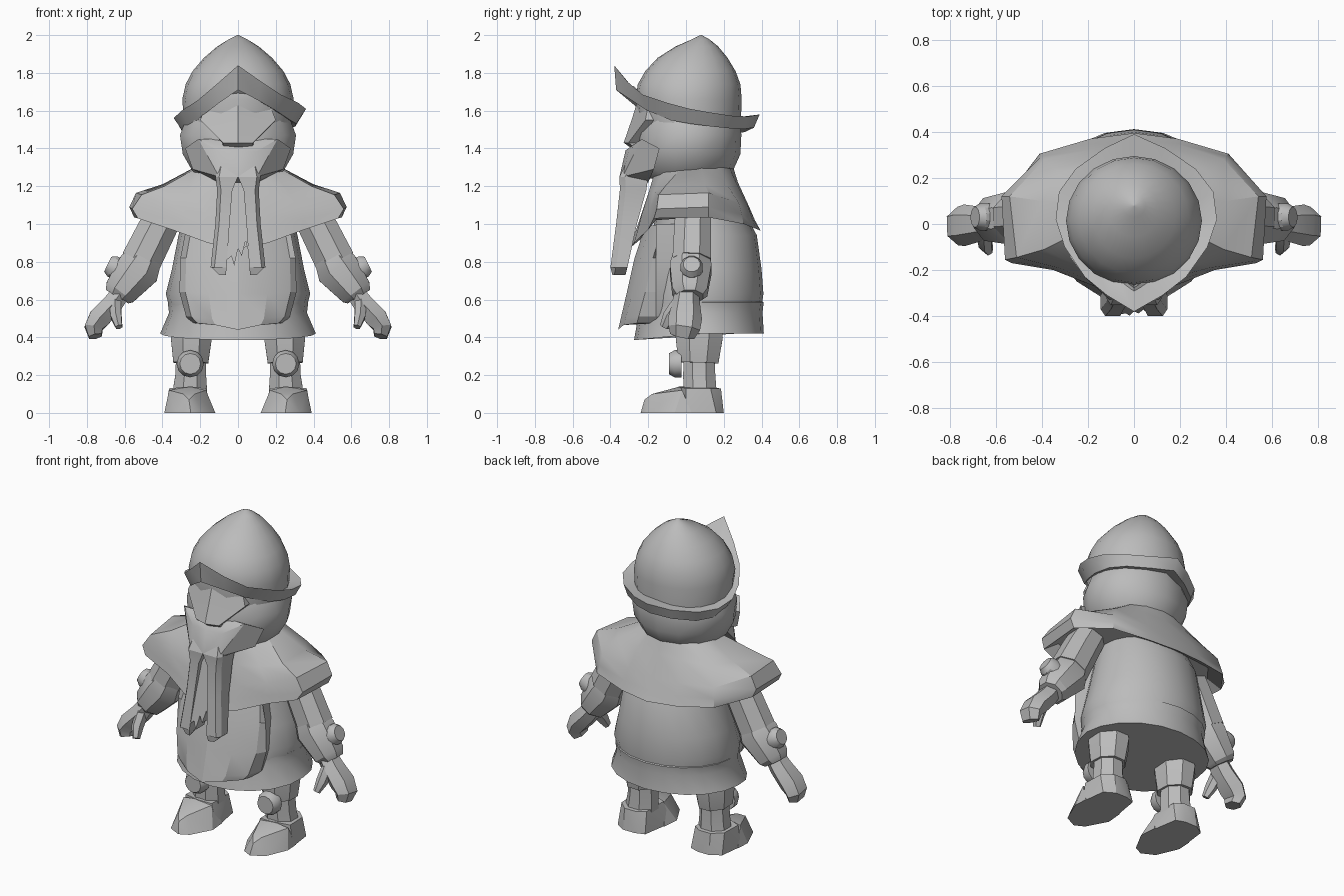
import bpy, bmesh, math
from mathutils import Vector as V

mat = bpy.data.materials.new("plain_grey")
mat.diffuse_color = (0.5, 0.5, 0.5, 1)


def finish(name, bm, angle=35):
    bmesh.ops.recalc_face_normals(bm, faces=bm.faces)
    me = bpy.data.meshes.new(name)
    bm.to_mesh(me)
    bm.free()
    me.materials.append(mat)
    ob = bpy.data.objects.new(name, me)
    bpy.context.collection.objects.link(ob)
    bpy.ops.object.select_all(action='DESELECT')
    ob.select_set(True)
    bpy.context.view_layer.objects.active = ob
    bpy.ops.object.shade_smooth_by_angle(angle=math.radians(angle))
    return ob


def loft(name, rings, caps=True, closed=False, angle=35):
    """Skin a list of equally long point rings."""
    bm = bmesh.new()
    vs = [[bm.verts.new(p) for p in r] for r in rings]
    n = len(vs[0])
    pairs = list(zip(vs, vs[1:])) + ([(vs[-1], vs[0])] if closed else [])
    for a, b in pairs:
        for i in range(n):
            j = (i + 1) % n
            bm.faces.new((a[i], a[j], b[j], b[i]))
    if caps and not closed:
        bm.faces.new(vs[0])
        bm.faces.new(vs[-1])
    return finish(name, bm, angle)


def hull(name, pts, angle=25):
    bm = bmesh.new()
    for p in pts:
        bm.verts.new(p)
    bmesh.ops.convex_hull(bm, input=bm.verts)
    bmesh.ops.delete(bm, geom=[v for v in bm.verts if not v.link_faces], context='VERTS')
    return finish(name, bm, angle)


def full(half):
    """Mirror a half outline running from front centre to back centre."""
    return [V(p) for p in half] + [V((-x, y, z)) for x, y, z in half[-2:0:-1]]


def oval(rx, yf, yb, z, n=20, zf=None):
    ring = []
    cy, ry = (yf + yb) / 2, (yb - yf) / 2
    for i in range(n):
        a = math.tau * i / n
        k = max(0, math.cos(a))
        ring.append(V((rx * math.sin(a), cy - ry * math.cos(a), z + (zf - z) * k if zf else z)))
    return ring


def tube(name, path, side=1, n=8, angle=30):
    """Faceted limb; path entries are (x, y, z, half width, half depth)."""
    pts = [V(p[:3]) for p in path]
    rings = []
    for i, p in enumerate(path):
        d = (pts[min(i + 1, len(pts) - 1)] - pts[max(i - 1, 0)]).normalized()
        u = V((0, 1, 0)).cross(d).normalized()
        w = d.cross(u)
        ring = []
        for k in range(n):
            a = math.tau * (k + .5) / n
            q = pts[i] + u * math.cos(a) * p[3] + w * math.sin(a) * p[4]
            ring.append(V((q.x * side, q.y, q.z)))
        rings.append(ring)
    return loft(name, rings, angle=angle)


# Helmet dome with a pointed tip set slightly back
loft("helmet_dome", [oval(.285, -.25, .29, 1.53), oval(.295, -.268, .295, 1.66),
     oval(.277, -.255, .288, 1.74), oval(.24, -.215, .262, 1.81), oval(.18, -.15, .22, 1.88),
     oval(.11, -.055, .17, 1.94), oval(.05, .03, .125, 1.977), oval(.003, .077, .083, 2.0)], angle=60)

# Helmet brim sweeping up to a front peak
top = full([(0, -.38, 1.84), (.12, -.31, 1.745), (.22, -.23, 1.67), (.31, -.1, 1.62), (.35, .02, 1.585),
            (.335, .14, 1.565), (.26, .24, 1.555), (.13, .33, 1.56), (0, .39, 1.58)])
low = full([(0, -.37, 1.71), (.1, -.29, 1.65), (.19, -.21, 1.59), (.27, -.08, 1.53), (.3, .02, 1.51),
            (.295, .14, 1.495), (.24, .23, 1.49), (.12, .31, 1.495), (0, .36, 1.51)])
for r in (top, low):
    for p in r:
        p.z += .07 * p.x
        p.x += .01 * abs(p.x) / .35
inner_top = [V((p.x * .78, p.y * .7, 1.55 + (p.z - 1.55) * .5)) for p in top]
inner_low = [V((p.x * .8, p.y * .75, p.z + .02)) for p in low]
loft("helmet_brim", [inner_top, top, low, inner_low], closed=True, angle=40)

# Head with hair mass, and the face wedge
loft("head", [oval(.2, -.2, .2, 1.24, 14), oval(.25, -.25, .25, 1.285, 14), oval(.3, -.27, .288, 1.37, 14),
     oval(.315, -.265, .293, 1.47, 14), oval(.285, -.25, .288, 1.55, 14), oval(.24, -.22, .25, 1.64, 14)], angle=30)
loft("face", [full([(0, -.245, 1.69), (.15, -.19, 1.68), (.15, 0, 1.68), (0, 0, 1.68)]),
     full([(0, -.285, 1.56), (.2, -.215, 1.55), (.2, 0, 1.55), (0, 0, 1.56)]),
     full([(0, -.33, 1.43), (.08, -.305, 1.43), (.1, 0, 1.43), (0, 0, 1.43)]),
     full([(0, -.28, 1.395), (.08, -.26, 1.395), (.1, 0, 1.39), (0, 0, 1.39)])], angle=30)

# Moustache and beard: two thick strands over a ragged middle sheet
hull("moustache", [(s * x, y, z) for s in (1, -1) for x, y, z in [(0, -.32, 1.39), (.1, -.305, 1.385),
     (.21, -.235, 1.45), (.28, -.14, 1.4), (.24, -.17, 1.29), (.12, -.3, 1.25), (.1, -.2, 1.22),
     (0, -.352, 1.25), (.1, -.335, 1.25)]])
for s in (1, -1):
    strand = [(0, .10, -.3, -.2, 1.36), (0, .12, -.352, -.2, 1.25), (.03, .11, -.35, -.21, 1.18),
              (.045, .12, -.37, -.26, 1.0), (.06, .145, -.4, -.31, .77)]
    loft("beard_strand", [[V((s * a, f, z)), V((s * (b - .02), f, z)), V((s * b, f + .03, z)),
         V((s * b, k, z)), V((s * a, k, z))] for a, b, f, k, z in strand], angle=20)
    hull("beard_tip", [(s * x, y, z) for x, y, z in [(.06, -.4, .77), (.145, -.37, .775),
         (.145, -.31, .775), (.06, -.31, .77), (.065, -.39, .73), (.1, -.38, .73), (.08, -.32, .73)]])
outline = [(-.03, 1.22), (-.07, .8), (-.035, .83), (-.02, .78), (.0, .87), (.02, .83), (.04, .91), (.07, .8), (.03, 1.22)]
loft("beard_middle", [[V((x, y - .09 * (1.22 - z) / .45, z)) for x, z in outline] for y in (-.31, -.22)])

# Shoulder cape with raised shoulder edges, closed underneath
neck = full([(0, -.17, 1.25), (.1, -.17, 1.26), (.18, -.12, 1.28), (.23, -.03, 1.29), (.23, .08, 1.3),
             (.18, .18, 1.3), (.1, .23, 1.3), (0, .25, 1.3)])
mid = full([(0, -.2, 1.16), (.14, -.2, 1.16), (.27, -.17, 1.17), (.39, -.11, 1.2), (.4, .1, 1.21),
            (.32, .22, 1.205), (.15, .265, 1.22), (0, .275, 1.22)])
edge = full([(0, -.24, 1.04), (.16, -.235, 1.05), (.33, -.19, 1.09), (.51, -.145, 1.155), (.54, .12, 1.165),
             (.39, .28, 1.11), (.17, .325, 1.1), (0, .335, 1.09)])
band = full([(0, -.27, .95), (.16, -.255, .97), (.345, -.195, 1.02), (.56, -.155, 1.08), (.575, .12, 1.09),
             (.4, .295, 1.05), (.18, .35, 1.03), (0, .365, 1.02)])
rim = full([(0, -.3, .87), (.16, -.275, .9), (.35, -.2, .97), (.53, -.17, 1.03), (.55, .12, 1.035),
            (.41, .305, 1.0), (.19, .37, .975), (0, .395, .965)])
inner = [V((p.x * .85, p.y * .8, p.z + .05)) for p in rim]
loft("shoulder_cape", [neck, mid, edge, band, rim, inner], angle=30)

# Torso, skirt and the ridged front panel
loft("torso", [oval(.27, -.15, .28, 1.12), oval(.315, -.18, .375, .94), oval(.35, -.22, .4, .76),
     oval(.382, -.24, .41, .63), oval(.35, -.25, .39, .5)], angle=40)
loft("skirt", [oval(.34, -.22, .385, .6), oval(.372, -.24, .411, .585),
     oval(.365, -.25, .405, .53), oval(.412, -.275, .412, .42, 20, .385)], angle=30)


def panel(w, yf, z, zc):
    return full([(0, yf, zc), (w * .5, yf + .03, z - .01), (w * .9, yf + .1, z), (w, -.16, z), (w * .9, -.05, z), (0, 0, z)])


loft("front_panel", [panel(.27, -.22, 1.0, .98), panel(.305, -.275, .82, .81), panel(.31, -.315, .64, .63),
     panel(.275, -.35, .51, .48), panel(.24, -.36, .475, .44)], angle=20)

for s in (1, -1):
    # Arm: sleeve, gauntlet and elbow disc
    tube("upper_arm", [(.36, .04, 1.1, .1, .1), (.43, .035, .97, .11, .105), (.515, .03, .8, .115, .11)], s)
    tube("forearm", [(.49, .025, .83, .1, .1), (.525, .025, .765, .125, .12), (.625, .02, .64, .095, .1),
                     (.64, .02, .615, .075, .075)], s)
    tube("elbow_disc", [(.6, .03, .745, .06, .06), (.665, .03, .775, .062, .06), (.69, .03, .787, .045, .045)], s, 12)
    # Hand: flat palm with finger block and thumb
    tube("palm", [(.60, .005, .665, .055, .06), (.665, 0, .575, .062, .075), (.735, -.005, .5, .066, .09),
                  (.765, -.01, .45, .055, .085), (.755, -.02, .405, .04, .065)], s, 6)
    tube("thumb", [(.65, -.03, .58, .035, .045), (.645, -.085, .51, .033, .04), (.63, -.115, .455, .02, .025)], s, 6)
    # Leg: thigh guard, shin and knee disc
    tube("thigh", [(.245, .07, .5, .11, .125), (.247, .07, .4, .118, .135), (.25, .065, .265, .1, .115)], s)
    tube("shin", [(.25, .07, .29, .085, .09), (.25, .07, .2, .088, .092), (.255, .075, .1, .1, .095)], s)
    disc = [[V((s * .253 + r * math.cos(a), y, .26 + r * math.sin(a)))
             for a in [math.tau * k / 12 for k in range(12)]] for r, y in ((.072, -.025), (.072, -.06), (.055, -.09))]
    loft("knee_disc", disc, angle=60)
    # Boot: heel cuff and sloped pointed toe
    hull("boot_heel", [(s * x, y, z) for x, y, z in [(.135, .03, 0), (.16, .18, 0), (.22, .2, 0), (.3, .2, 0), (.365, .16, 0),
         (.385, .0, 0), (.13, -.03, 0), (.17, -.02, .13), (.17, .15, .13), (.22, .185, .13), (.3, .185, .13),
         (.36, .13, .13), (.365, 0, .13), (.25, -.04, .14)]])
    hull("boot_toe", [(s * x, y, z) for x, y, z in [(.13, .03, 0), (.12, -.08, 0), (.19, -.21, 0), (.25, -.24, 0), (.33, -.2, 0),
         (.39, -.06, 0), (.385, .03, 0), (.26, -.22, .07), (.23, -.18, .1), (.29, -.18, .1),
         (.17, -.02, .12), (.25, -.03, .14), (.365, -.02, .12)]])
